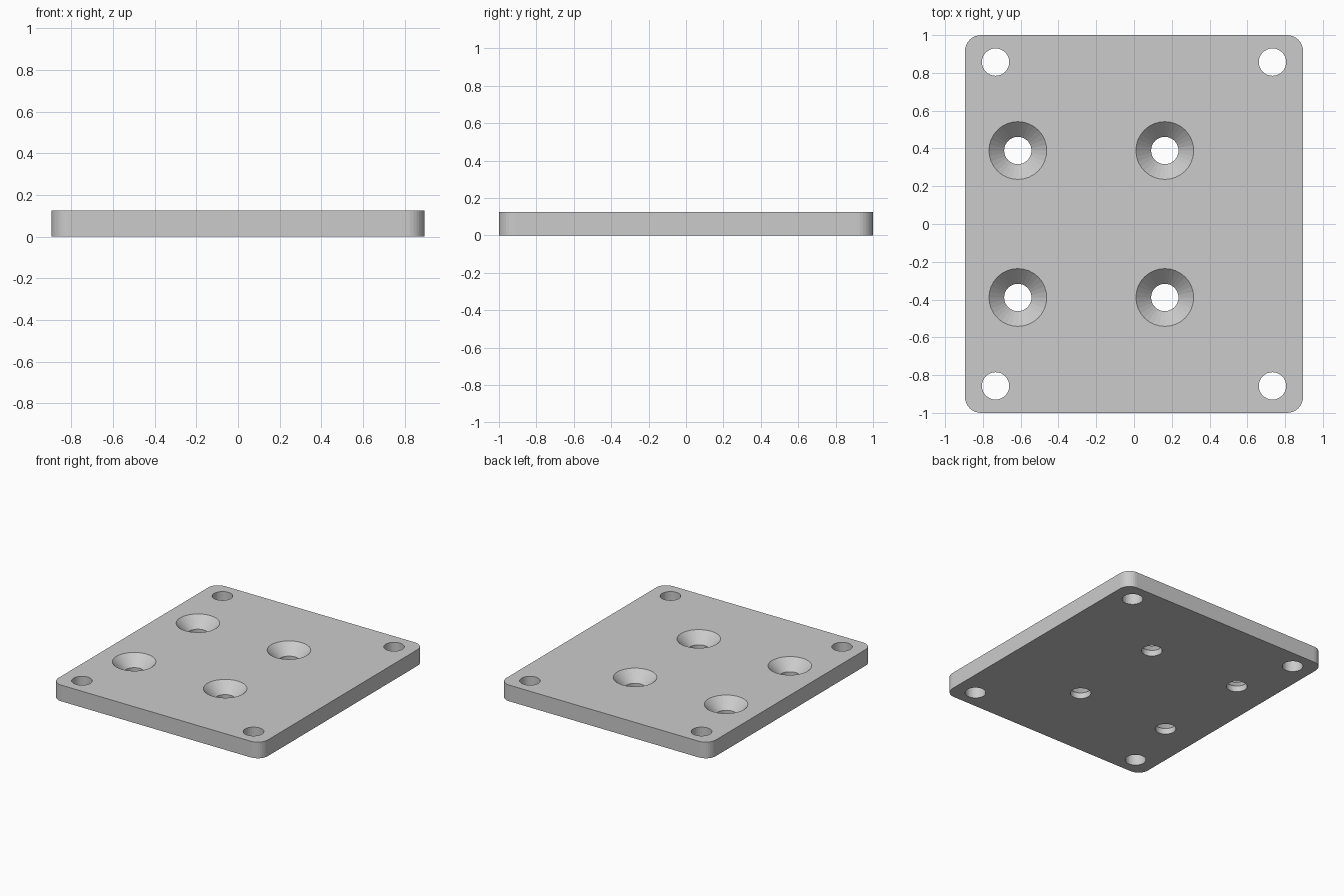
import bpy, bmesh, math

if "Cube" in bpy.data.objects:
    bpy.data.objects.remove(bpy.data.objects["Cube"])

HX, HY, T = 0.895, 1.0, 0.125      # half width, half length, thickness
CORNER_R, HOLE_R, SINK_R, SINK_D = 0.085, 0.0725, 0.153, 0.08
SEGS = 32


def loft(name, rings):
    """Closed solid through equal-length rings of points, bottom to top."""
    bm = bmesh.new()
    loops = [[bm.verts.new(p) for p in ring] for ring in rings]
    n = len(loops[0])
    for a, b in zip(loops, loops[1:]):
        for i in range(n):
            j = (i + 1) % n
            bm.faces.new((a[i], a[j], b[j], b[i]))
    bm.faces.new(loops[0][::-1])
    bm.faces.new(loops[-1])
    mesh = bpy.data.meshes.new(name)
    bm.to_mesh(mesh)
    bm.free()
    obj = bpy.data.objects.new(name, mesh)
    bpy.context.collection.objects.link(obj)
    return obj


def circle(x, y, z, r):
    return [(x + r * math.cos(2 * math.pi * i / SEGS),
             y + r * math.sin(2 * math.pi * i / SEGS), z) for i in range(SEGS)]


def rounded_rect(z, steps=8):
    pts = []
    for k, (sx, sy) in enumerate([(1, 1), (-1, 1), (-1, -1), (1, -1)]):
        for i in range(steps + 1):
            a = math.pi / 2 * (k + i / steps)
            pts.append((sx * (HX - CORNER_R) + CORNER_R * math.cos(a),
                        sy * (HY - CORNER_R) + CORNER_R * math.sin(a), z))
    return pts


# Plate with rounded corners
plate = loft("mounting_plate", [rounded_rect(0), rounded_rect(T)])

cutters = []
E = 0.02
for sy in (-1, 1):
    # Plain corner holes
    for x in (-0.733, 0.733):
        cutters.append(loft("corner_hole_cutter", [
            circle(x, sy * 0.857, -E, HOLE_R), circle(x, sy * 0.857, T + E, HOLE_R)]))
    # Countersunk screw holes
    for x in (-0.615, 0.163):
        y = sy * 0.389
        cutters.append(loft("countersink_cutter", [
            circle(x, y, -E, HOLE_R), circle(x, y, T - SINK_D, HOLE_R),
            circle(x, y, T, SINK_R), circle(x, y, T + E, SINK_R)]))

# Cut all holes, then drop the cutters
for c in cutters:
    c.hide_render = True
    mod = plate.modifiers.new("hole", 'BOOLEAN')
    mod.operation = 'DIFFERENCE'
    mod.solver = 'EXACT'
    mod.object = c
bpy.context.view_layer.objects.active = plate
for mod in list(plate.modifiers):
    bpy.ops.object.modifier_apply(modifier=mod.name)
for c in cutters:
    bpy.data.objects.remove(c)
